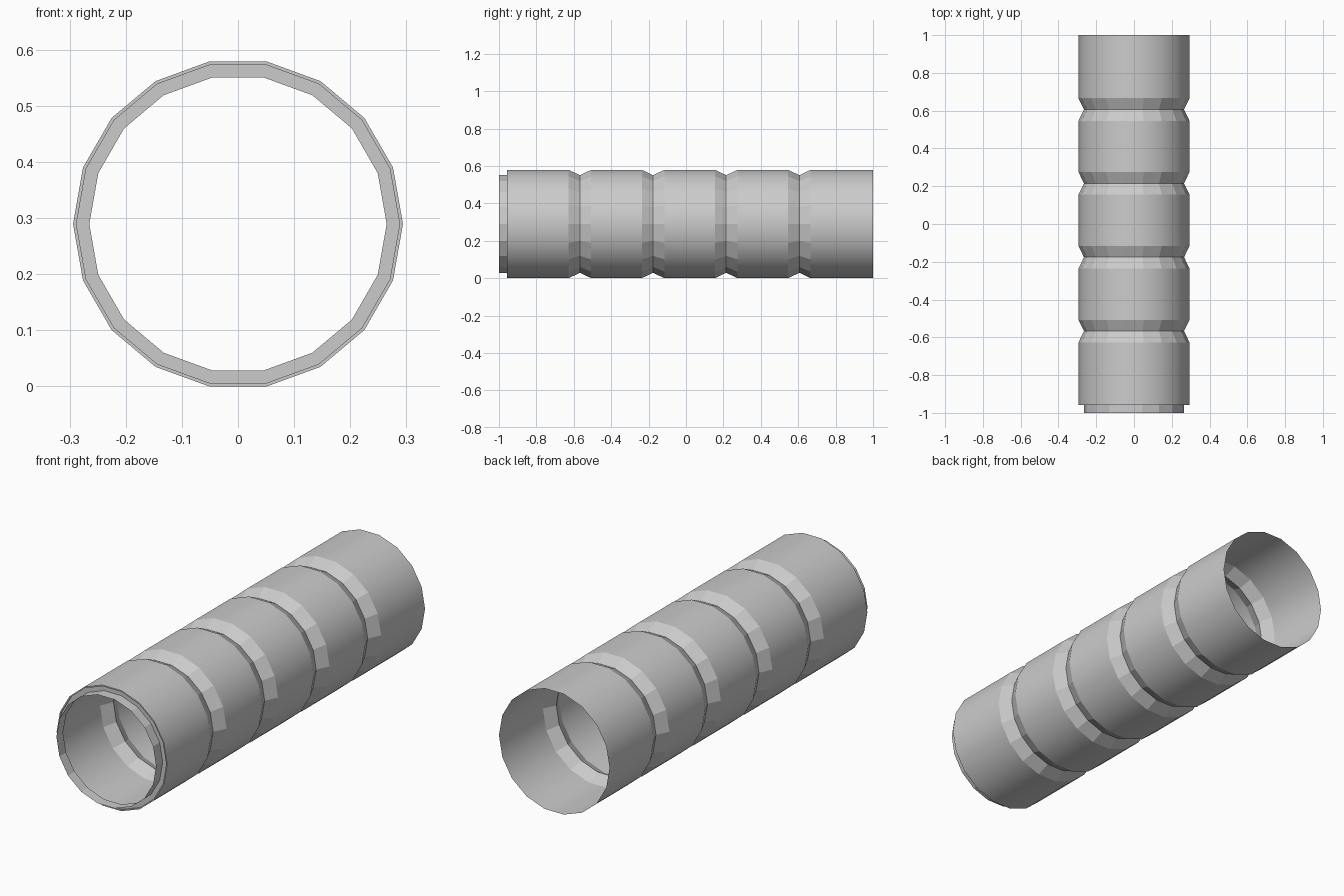
import bpy, bmesh, math

if "Cube" in bpy.data.objects:
    bpy.data.objects.remove(bpy.data.objects["Cube"])

SIDES, CZ = 18, 0.29
R, R_IN = 0.294, 0.265

# profile as (radius, y, is the strip leading to the next point smooth)
profile = [(R_IN, -1.0, False), (R_IN, -0.95, False), (0.288, -0.95, False),
           (0.288, -0.957, False), (R, -0.957, True)]
# pinched grooves along the tube
for i in range(4):
    y = -0.567 + 0.391 * i
    profile += [(R, y - 0.06, False), (R_IN, y, False), (R, y + 0.06, True)]
profile.append((R, 1.0, True))

# revolve the profile around the y axis as a single open shell
bm = bmesh.new()
rings = []
for r, y, _ in profile:
    ring = []
    for k in range(SIDES):
        a = 2 * math.pi * k / SIDES
        ring.append(bm.verts.new((r * math.cos(a), y, CZ + r * math.sin(a))))
    rings.append(ring)
for (a, b), p in zip(zip(rings, rings[1:]), profile):
    for k in range(SIDES):
        n = (k + 1) % SIDES
        f = bm.faces.new((a[k], b[k], b[n], a[n]))
        f.smooth = p[2]

# rest exactly on the ground
low = min(v.co.z for v in bm.verts)
for v in bm.verts:
    v.co.z -= low

mesh = bpy.data.meshes.new("ribbed_tube")
bm.to_mesh(mesh)
bm.free()
# keep the borders between smooth walls and flat grooves crisp
for e in mesh.edges:
    v0, v1 = (mesh.vertices[i].co for i in e.vertices)
    if abs(v0.y - v1.y) < 1e-5:
        e.use_edge_sharp = True
tube = bpy.data.objects.new("ribbed_tube", mesh)
bpy.context.collection.objects.link(tube)
